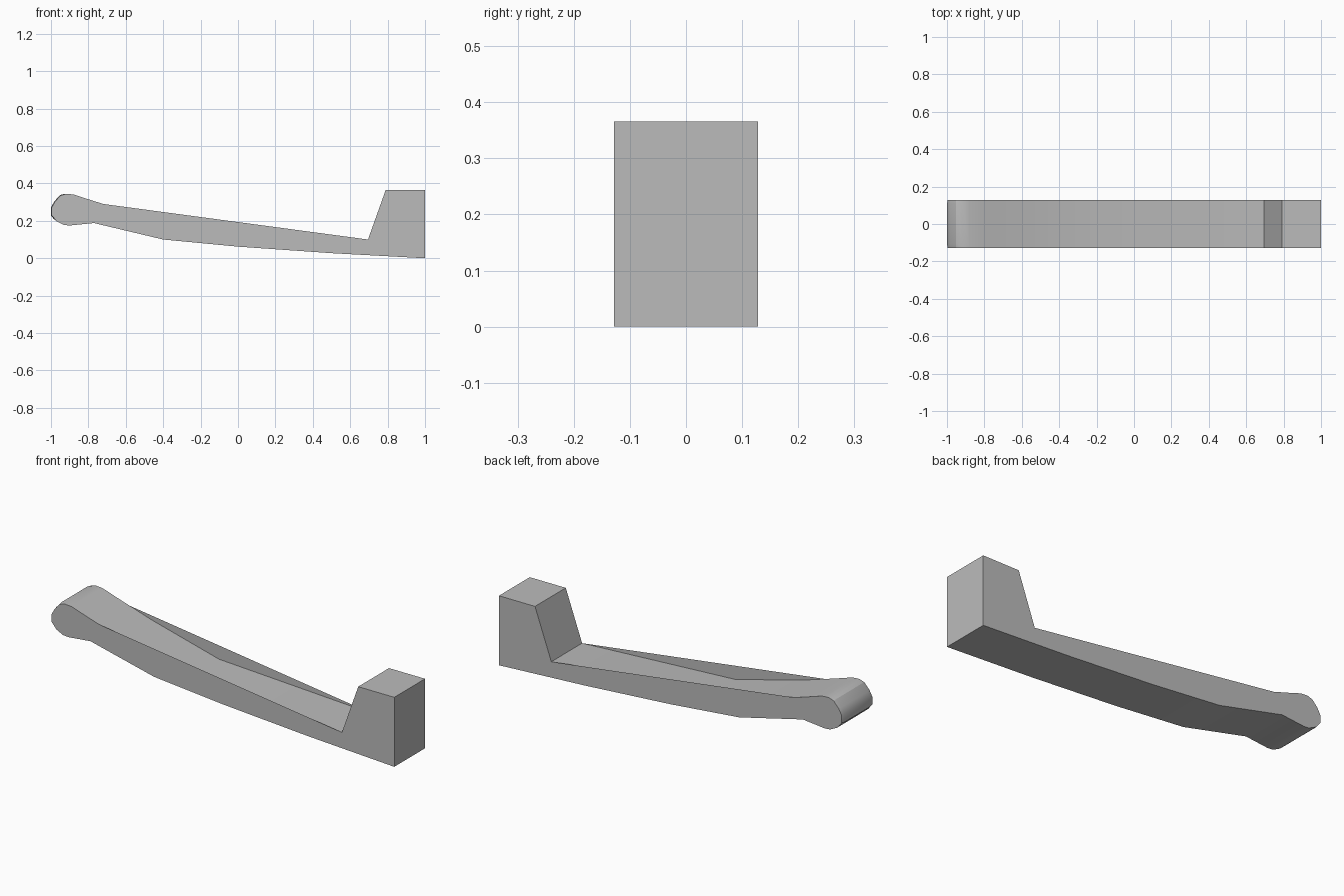
import bpy
import bmesh

if "Cube" in bpy.data.objects:
    bpy.data.objects.remove(bpy.data.objects["Cube"])

HALF = 0.128

# One plain grey material
grey = bpy.data.materials.new("plain grey")
grey.use_nodes = True
colour = (0.5, 0.5, 0.5, 1.0)
grey.diffuse_color = colour
grey.node_tree.nodes["Principled BSDF"].inputs["Base Color"].default_value = colour

# Side profile (x, z), counter-clockwise seen from the front
underside = [(-0.9, 0.175), (-0.85, 0.18), (-0.77, 0.188), (-0.4, 0.1),
             (0.0, 0.062), (0.5, 0.027), (1.0, 0.0)]
block = [(1.0, 0.366), (0.79, 0.366), (0.695, 0.1)]
dip = [(-0.2, 0.148), (-0.6, 0.252)]      # sunken floor between the side walls
head = [(-0.72, 0.29), (-0.8, 0.315), (-0.88, 0.341), (-0.92, 0.344),
        (-0.95, 0.334), (-0.98, 0.3), (-0.996, 0.27), (-0.996, 0.23),
        (-0.97, 0.198), (-0.93, 0.178)]
profile = underside + block + dip + head

bm = bmesh.new()
front = [bm.verts.new((x, -HALF, z)) for x, z in profile]
back = [bm.verts.new((x, HALF, z)) for x, z in profile]

# Skin running around the profile
count = len(profile)
for i in range(count):
    j = (i + 1) % count
    face = bm.faces.new((front[i], back[i], back[j], front[j]))
    face.smooth = True

# Flat side walls, whose top edge bridges straight over the dip
rim = [i for i in range(count) if profile[i] not in dip]
bm.faces.new([front[i] for i in rim])
bm.faces.new([back[i] for i in reversed(rim)])

# Slightly raised pad on the rounded tip
bm.normal_update()
tip = [f for f in bm.faces if len(f.verts) == 4 and f.calc_center_median().x < -0.93
       and f.calc_center_median().z > 0.2]
bmesh.ops.inset_region(bm, faces=tip, thickness=0.02, depth=0.004, use_even_offset=True)

mesh = bpy.data.meshes.new("lever_arm")
bm.to_mesh(mesh)
bm.free()
mesh.materials.append(grey)
arm = bpy.data.objects.new("lever_arm", mesh)
bpy.context.collection.objects.link(arm)

# Smooth the rounded head, keep the block and walls crisp
bpy.ops.object.select_all(action="DESELECT")
arm.select_set(True)
bpy.context.view_layer.objects.active = arm
bpy.ops.object.shade_smooth_by_angle(angle=0.5)
